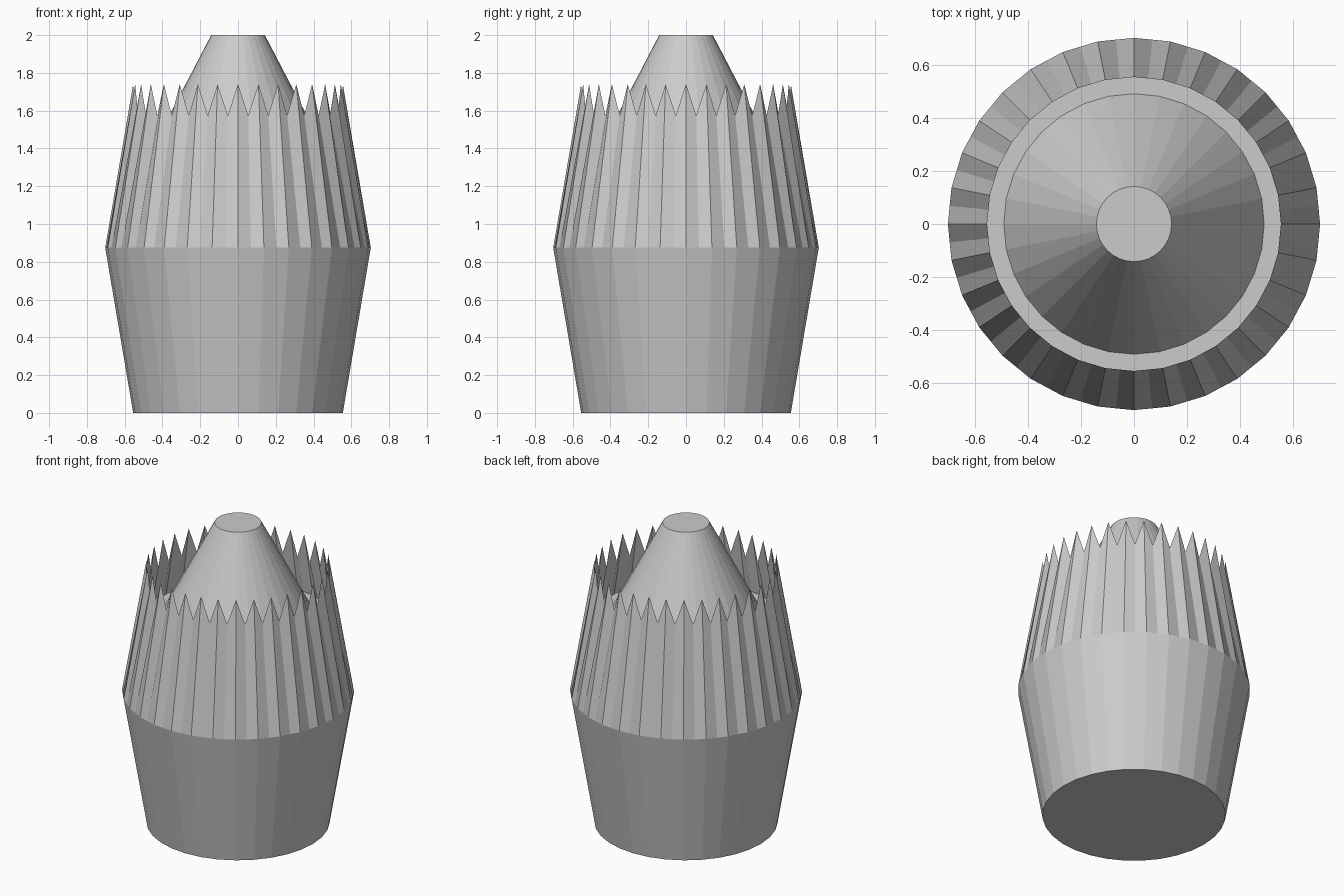
import bpy, bmesh
from math import sin, cos, pi

if "Cube" in bpy.data.objects:
    bpy.data.objects.remove(bpy.data.objects["Cube"])

N = 32  # sides


def ring(bm, r, z, n=N, offset=0.0):
    return [bm.verts.new((r * sin(2 * pi * (i + offset) / n),
                          -r * cos(2 * pi * (i + offset) / n), z)) for i in range(n)]


def bridge(bm, low, high):
    n = len(low)
    for i in range(n):
        j = (i + 1) % n
        bm.faces.new((low[i], low[j], high[j], high[i]))


def finish(bm, name):
    mesh = bpy.data.meshes.new(name)
    bm.to_mesh(mesh)
    bm.free()
    obj = bpy.data.objects.new(name, mesh)
    bpy.context.collection.objects.link(obj)
    return obj


# Lower housing: flared frustum with closed base
bm = bmesh.new()
base = ring(bm, 0.555, 0)
bridge(bm, base, ring(bm, 0.703, 0.875))
bm.faces.new(base[::-1])
finish(bm, "housing")

# Pleated petals: tips on the corners, notches between them
bm = bmesh.new()
mid = cos(pi / N)
corner, centre = ring(bm, 0.703, 0.875), ring(bm, 0.703 * mid, 0.875, offset=0.5)
tip, notch = ring(bm, 0.555, 1.74), ring(bm, 0.555 * mid, 1.575, offset=0.5)
low = [v for pair in zip(corner, centre) for v in pair]
high = [v for pair in zip(tip, notch) for v in pair]
bridge(bm, low, high)
finish(bm, "petals")

# Centre cone with the flat floor ring around it
bm = bmesh.new()
outer, foot, top = ring(bm, 0.6, 1.33), ring(bm, 0.492, 1.33), ring(bm, 0.142, 2.0)
bridge(bm, outer, foot)
bridge(bm, foot, top)
bm.faces.new(top)
finish(bm, "centre_cone")
